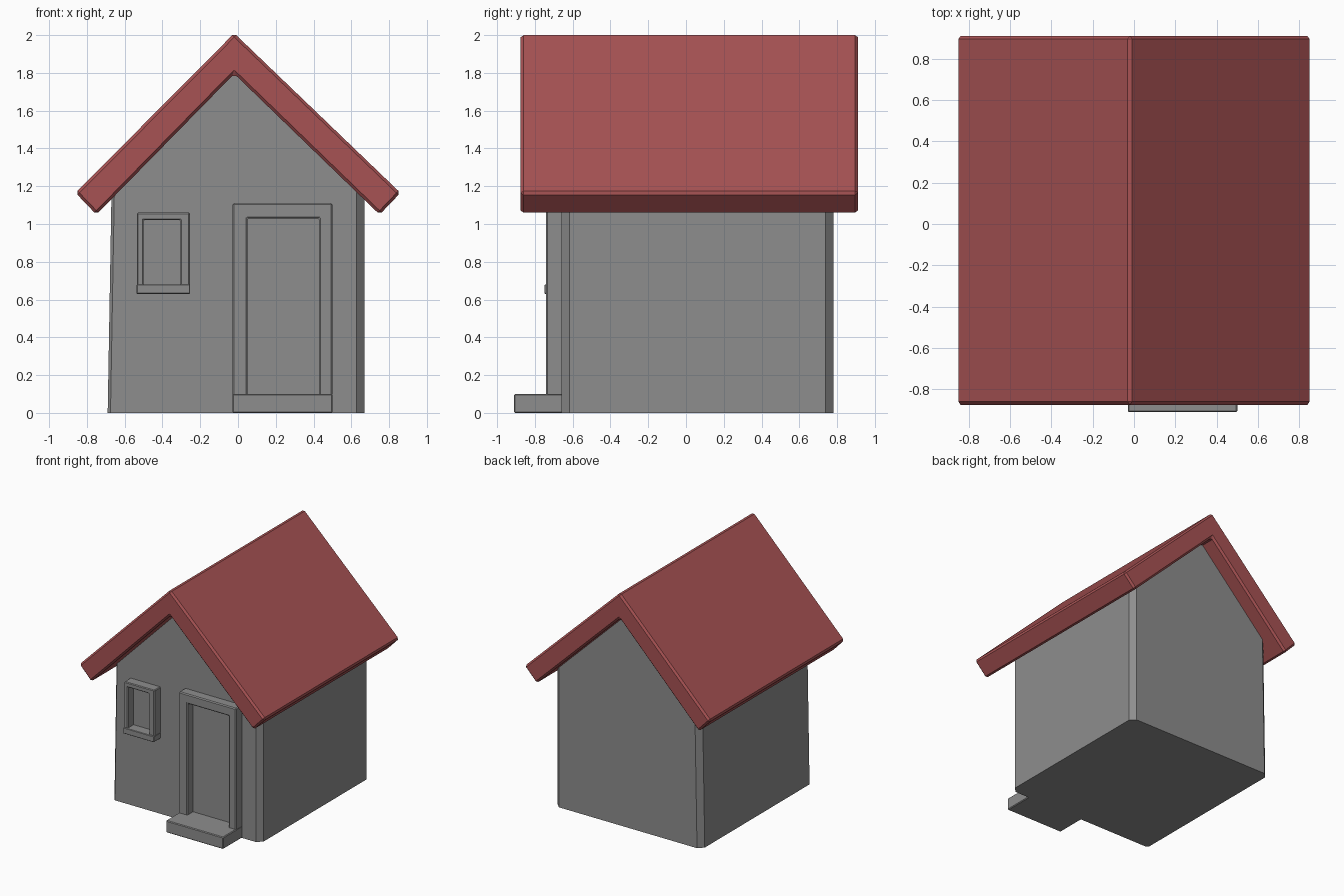
import bpy
import bmesh
from mathutils import Vector

old = bpy.data.objects.get("Cube")
if old:
    bpy.data.objects.remove(old, do_unlink=True)


def make_material(name, rgb):
    mat = bpy.data.materials.new(name)
    mat.use_nodes = True
    colour = (*rgb, 1)
    mat.diffuse_color = colour
    mat.node_tree.nodes["Principled BSDF"].inputs["Base Color"].default_value = colour
    return mat


GREY = make_material("stone grey", (0.27, 0.27, 0.27))
RED = make_material("roof red", (0.39, 0.085, 0.088))


def prism(name, profile, y0, y1, mat, bevel=0, corner=None):
    """Extrude an x-z profile along y; corner gives a chamfer size per upright edge."""
    bm = bmesh.new()
    face = bm.faces.new([bm.verts.new((x, y0, z)) for x, z in profile])
    ext = bmesh.ops.extrude_face_region(bm, geom=[face])
    moved = [g for g in ext["geom"] if isinstance(g, bmesh.types.BMVert)]
    bmesh.ops.translate(bm, verts=moved, vec=Vector((0, y1 - y0, 0)))
    bmesh.ops.recalc_face_normals(bm, faces=bm.faces)
    if corner:
        groups = {}
        for e in bm.edges:
            d = e.verts[1].co - e.verts[0].co
            if abs(d.z) > 0.5 and abs(d.x) < 0.1:
                mid = (e.verts[0].co + e.verts[1].co) / 2
                groups.setdefault(corner(mid), []).append(e)
        for size, edges in groups.items():
            bmesh.ops.bevel(bm, geom=edges, offset=size, segments=1,
                            offset_type='OFFSET', affect='EDGES')
    mesh = bpy.data.meshes.new(name)
    bm.to_mesh(mesh)
    bm.free()
    mesh.materials.append(mat)
    obj = bpy.data.objects.new(name, mesh)
    bpy.context.collection.objects.link(obj)
    if bevel:
        mod = obj.modifiers.new("edge_bevel", 'BEVEL')
        mod.width = bevel
        mod.segments = 1
        mod.limit_method = 'ANGLE'
    return obj


def rect(x0, x1, z0, z1):
    return [(x0, z0), (x1, z0), (x1, z1), (x0, z1)]


def arch(x0, x1, ix0, ix1, z0, iz, z1):
    """Square-headed frame outline, open at the bottom."""
    return [(x0, z0), (ix0, z0), (ix0, iz), (ix1, iz),
            (ix1, z0), (x1, z0), (x1, z1), (x0, z1)]


WALL_FRONT = -0.66
FRAME_FRONT = -0.74

# Walls with gables and chamfered corners
prism("walls",
      [(-0.69, 0), (0.67, 0), (0.67, 1.15), (-0.02, 1.8), (-0.67, 1.15)],
      WALL_FRONT, 0.78, GREY,
      corner=lambda p: 0.015 if p.x < 0 and p.y < 0 else 0.042)

# Pitched roof slab
prism("roof",
      [(-0.02, 2.01), (-0.86, 1.165), (-0.75, 1.05),
       (-0.02, 1.795), (0.75, 1.05), (0.86, 1.165)],
      -0.875, 0.91, RED, bevel=0.015)

# Door, its frame and the step
prism("door_frame", arch(-0.03, 0.5, 0.05, 0.43, 0.09, 1.03, 1.11),
      FRAME_FRONT, WALL_FRONT + 0.02, GREY, bevel=0.008)
prism("door_panel", rect(0.04, 0.44, 0.09, 1.04),
      WALL_FRONT - 0.004, WALL_FRONT + 0.004, GREY)
prism("door_step", rect(-0.03, 0.5, 0, 0.1),
      -0.91, WALL_FRONT + 0.02, GREY, bevel=0.006)

# Window, its frame and the sill
prism("window_frame", arch(-0.535, -0.255, -0.5, -0.305, 0.67, 1.02, 1.06),
      FRAME_FRONT, WALL_FRONT + 0.02, GREY, bevel=0.006)
prism("window_panel", rect(-0.51, -0.295, 0.67, 1.03),
      WALL_FRONT - 0.004, WALL_FRONT + 0.004, GREY)
prism("window_sill", rect(-0.537, -0.253, 0.63, 0.68),
      FRAME_FRONT - 0.01, WALL_FRONT + 0.02, GREY, bevel=0.004)
